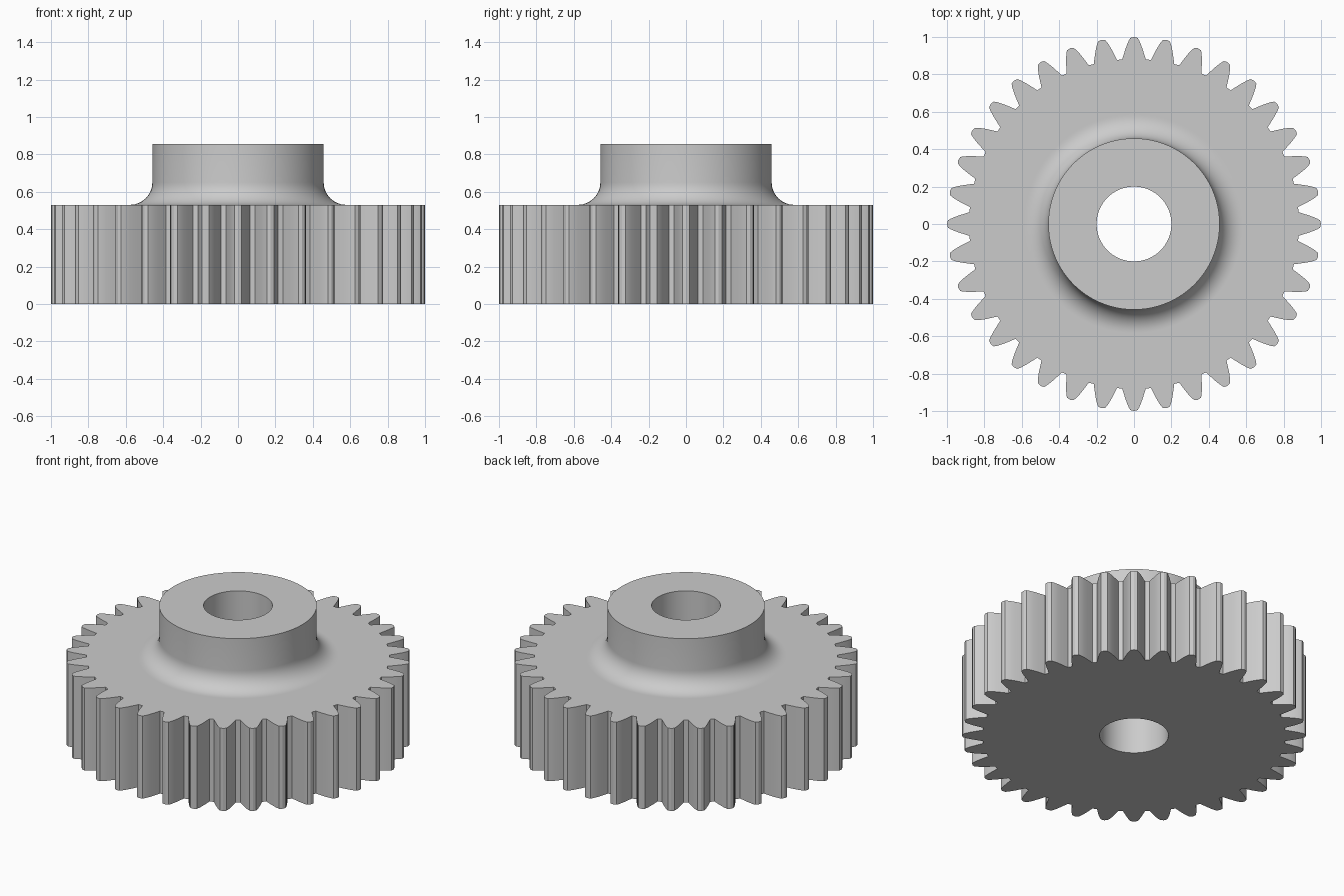
import bpy
import bmesh
from math import cos, sin, pi, radians

if "Cube" in bpy.data.objects:
    bpy.data.objects.remove(bpy.data.objects["Cube"], do_unlink=True)

TEETH = 36
WHEEL_TOP = 0.53
HUB_TOP = 0.855
BORE_R = 0.2
HUB_R = 0.458
FILLET = 0.12
SEGMENTS = 96

# Plain grey metal
metal = bpy.data.materials.new("grey_metal")
metal.use_nodes = True
metal.diffuse_color = (0.6, 0.6, 0.6, 1)
metal.node_tree.nodes["Principled BSDF"].inputs["Base Color"].default_value = (0.6, 0.6, 0.6, 1)

bm = bmesh.new()


def ring(points, z):
    """Closed loop of vertices from (radius, angle) pairs."""
    return [bm.verts.new((r * cos(a), r * sin(a), z)) for r, a in points]


def wall(lower, upper):
    """Band of quads between two rings of equal length."""
    n = len(lower)
    for i in range(n):
        j = (i + 1) % n
        bm.faces.new((lower[i], lower[j], upper[j], upper[i]))


def fill_between(outer, inner):
    """Flat face with a hole."""
    edges = []
    for loop in (outer, inner):
        for a, b in zip(loop, loop[1:] + loop[:1]):
            edges.append(bm.edges.get((a, b)) or bm.edges.new((a, b)))
    bmesh.ops.triangle_fill(bm, edges=edges, use_beauty=True)


# Tooth outline: half of one tooth as radius and angle in degrees, mirrored
half_tooth = [(0.882, 4.1), (0.905, 3.55), (0.93, 2.95), (0.955, 2.35), (0.98, 1.65), (0.995, 1.1)]
tooth = [(r, -a) for r, a in half_tooth] + [(1.0, 0)] + half_tooth[::-1]
outline = [(r, radians(a) + 2 * pi * i / TEETH) for i in range(TEETH) for r, a in tooth]
wheel_bottom = ring(outline, 0)
wheel_top = ring(outline, WHEEL_TOP)
wall(wheel_bottom, wheel_top)

# Turned profile: bore, hub end, hub side, concave fillet onto the wheel
profile = [(BORE_R, 0), (BORE_R, HUB_TOP), (HUB_R, HUB_TOP)]
for i in range(13):
    a = pi + i * pi / 24
    profile.append((HUB_R + FILLET + FILLET * cos(a), WHEEL_TOP + FILLET + FILLET * sin(a)))
profile.append((HUB_R + FILLET + 0.008, WHEEL_TOP))
angles = [2 * pi * i / SEGMENTS for i in range(SEGMENTS)]
rings = [ring([(r, a) for a in angles], z) for r, z in profile]
for lower, upper in zip(rings, rings[1:]):
    wall(lower, upper)

# Flat faces of the wheel
fill_between(wheel_bottom, rings[0])
fill_between(wheel_top, rings[-1])
bmesh.ops.recalc_face_normals(bm, faces=bm.faces[:])

mesh = bpy.data.meshes.new("spur_gear")
bm.to_mesh(mesh)
bm.free()
mesh.materials.append(metal)
gear = bpy.data.objects.new("spur_gear", mesh)
bpy.context.collection.objects.link(gear)

bpy.ops.object.select_all(action="DESELECT")
gear.select_set(True)
bpy.context.view_layer.objects.active = gear
bpy.ops.object.shade_smooth_by_angle(angle=radians(25))
